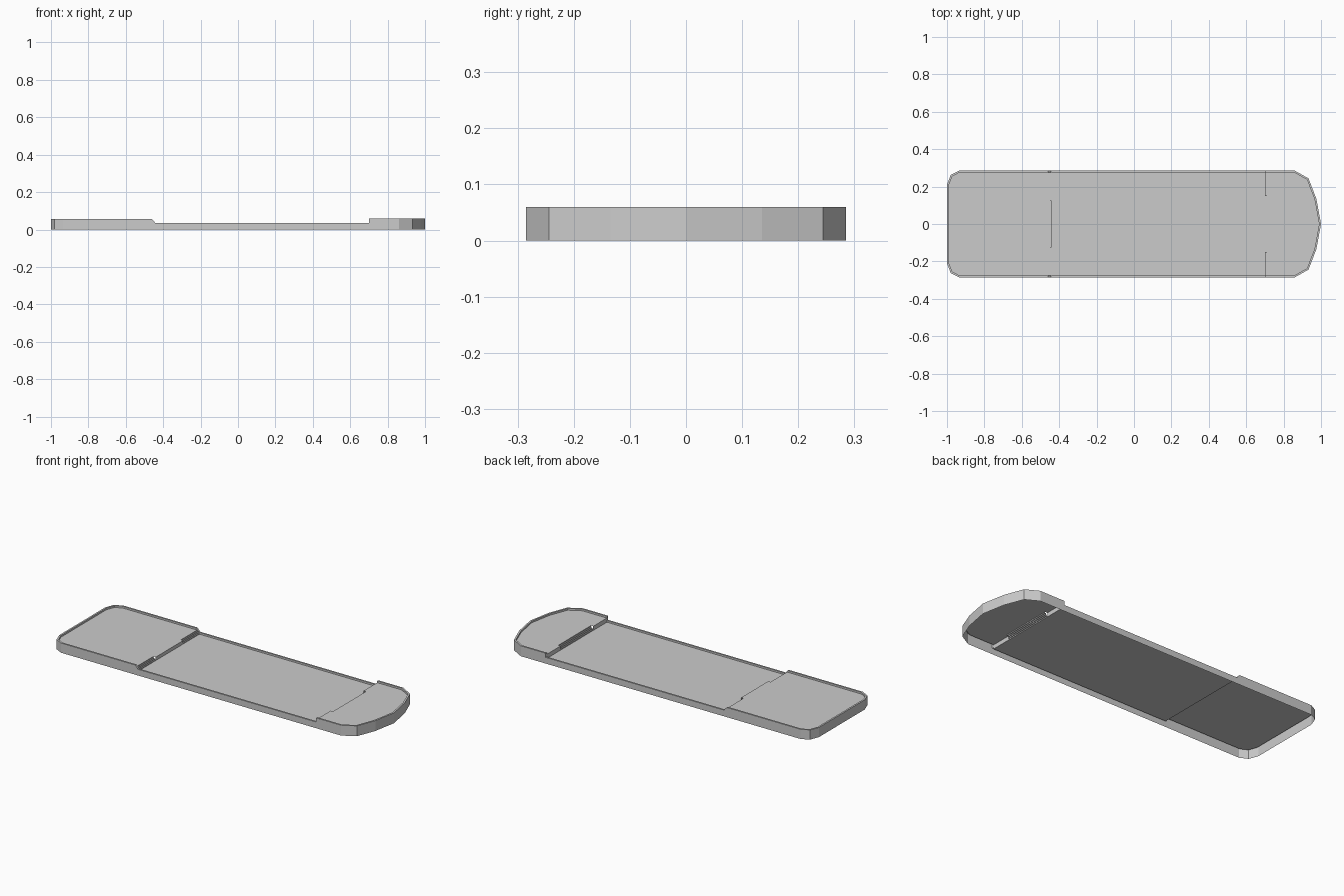
import bpy, bmesh
from mathutils import Vector

if "Cube" in bpy.data.objects:
    bpy.data.objects.remove(bpy.data.objects["Cube"])

RIM = 0.01                                   # rail width and height above deck
STERN, WAIST, BOW = 0.046, 0.026, 0.05       # deck heights


def make(name, verts, faces):
    mesh = bpy.data.meshes.new(name)
    mesh.from_pydata([tuple(v) for v in verts], [], faces)
    mesh.update()
    obj = bpy.data.objects.new(name, mesh)
    bpy.context.collection.objects.link(obj)
    return obj


# Half outline from bow tip to stern along +y: x, y, rail height
half = [(0.975, 0.135, 0.06), (0.933, 0.244, 0.06), (0.86, 0.285, 0.06),
        (0.7005, 0.285, 0.06), (0.70, 0.285, 0.036),
        (-0.445, 0.285, 0.036), (-0.446, 0.285, 0.041), (-0.46, 0.285, 0.056),
        (-0.935, 0.285, 0.056), (-0.98, 0.262, 0.056), (-1.0, 0.21, 0.056)]
ring = [(1.0, 0.0, 0.06)] + half + [(x, -y, z) for x, y, z in reversed(half)]
n = len(ring)


def inset(i):
    p, q, r = (Vector(ring[(i + k) % n][:2]) for k in (-1, 0, 1))
    a, b = (q - p).normalized(), (r - q).normalized()
    na, nb = Vector((-a.y, a.x)), Vector((-b.y, b.x))
    m = (na + nb).normalized()
    return q + m * (RIM / m.dot(na))


inner = [inset(i) for i in range(n)]

# Hull sides: outer wall, rail cap, inner wall down to the deck
loops = [[Vector((x, y, 0)) for x, y, z in ring],
         [Vector(p) for p in ring],
         [Vector((*inner[i], ring[i][2])) for i in range(n)],
         [Vector((*inner[i], ring[i][2] - RIM)) for i in range(n)]]
faces = [(k * n + i, k * n + (i + 1) % n, (k + 1) * n + (i + 1) % n, (k + 1) * n + i)
         for k in range(3) for i in range(n)]
make("hull_sides", [v for l in loops for v in l], faces)

W = 0.285 - RIM      # deck half width
SX, SY = -0.44, 0.125  # stern bulkhead position and half width
BX, BY = 0.70, 0.15    # bow bulkhead position and half stair width
RUN = 0.02             # depth of the stairs


def deck(name, pts, z):
    make(name, [(x, y, z) for x, y in pts], [tuple(range(len(pts)))])


# Decks
bow_curve = [tuple(p) for p in inner if p.x > BX + 0.01]
bow_curve.sort(key=lambda p: p[1])
stern_curve = [tuple(p) for p in inner if p.x < -0.5]
stern_curve.sort(key=lambda p: -p[1])
deck("bow_deck", bow_curve + [(BX, W), (BX, BY), (BX + RUN, BY),
                              (BX + RUN, -BY), (BX, -BY), (BX, -W)], BOW)
s = SX - RUN
deck("stern_deck", stern_curve + [(s, -W), (s, -SY), (SX, -SY),
                                  (SX, SY), (s, SY), (s, W)], STERN)
deck("main_deck", [(SX, -W), (BX, -W), (BX, W), (SX, W)], WAIST)


def strip(name, profile, y0, y1):
    verts = [(x, y, z) for x, z in profile for y in (y0, y1)]
    make(name, verts, [(2 * i, 2 * i + 1, 2 * i + 3, 2 * i + 2)
                       for i in range(len(profile) - 1)])


def stairs(x, d, top, steps=4):
    prof = [(x, WAIST)]
    for i in range(1, steps + 1):
        z = WAIST + (top - WAIST) * i / steps
        prof += [(x + d * (i - 1) / steps, z), (x + d * i / steps, z)]
    return prof


# Bulkheads and stairs
strip("bow_stairs", stairs(BX, RUN, BOW), BY, -BY)
strip("stern_bulkhead", [(SX, WAIST), (SX, STERN)], -SY, SY)
for side, sgn in (("left", 1), ("right", -1)):
    a, b = sorted((sgn * SY, sgn * W))
    strip("stern_stairs_" + side, stairs(SX, -RUN, STERN), a, b)
    a, b = sorted((sgn * BY, sgn * W))
    strip("bow_bulkhead_" + side, [(BX, WAIST), (BX, BOW)], b, a)
